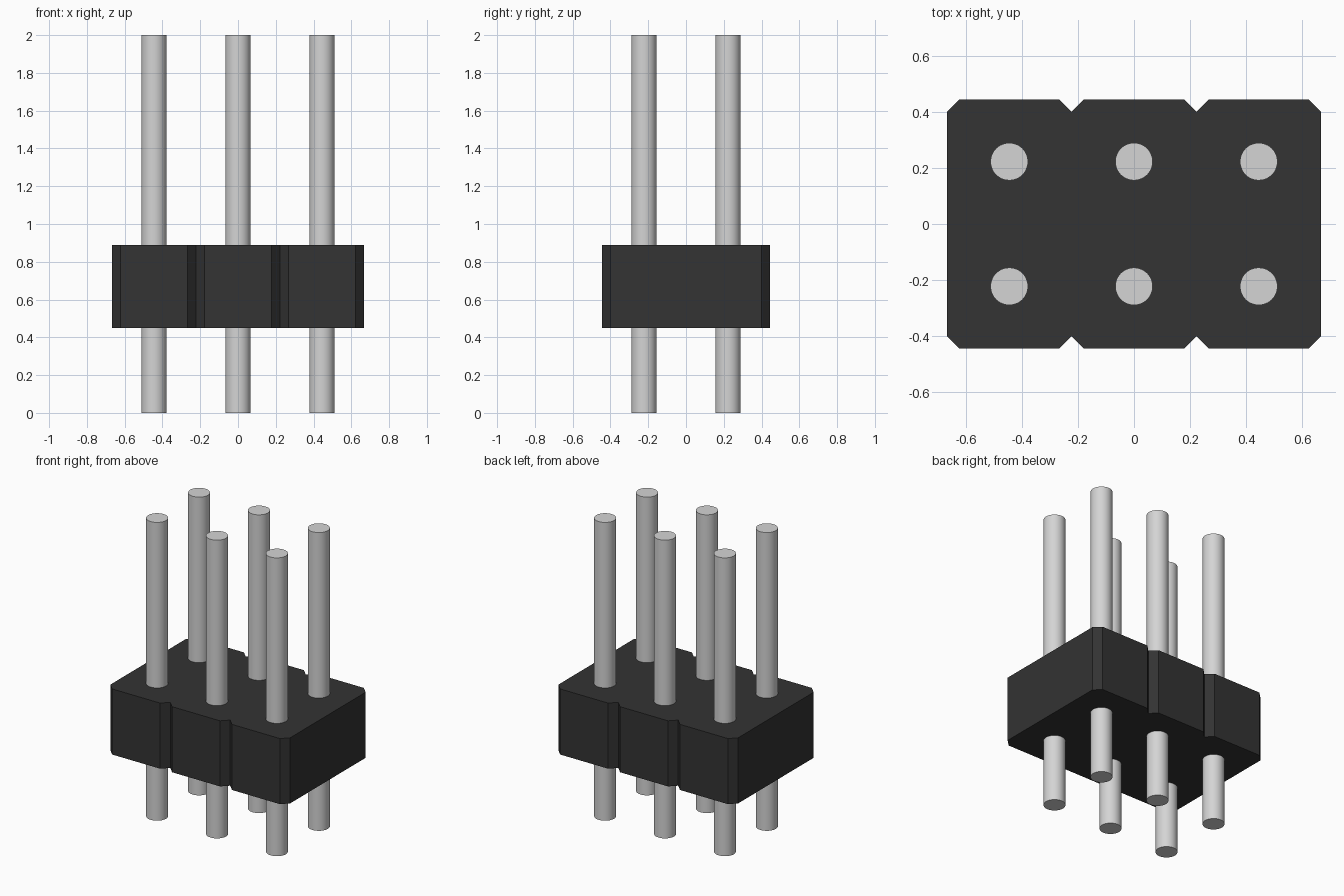
import bpy
import bmesh
import math

cube = bpy.data.objects.get("Cube")
if cube:
    bpy.data.objects.remove(cube, do_unlink=True)

PITCH = 0.4445
CHAMFER = 0.0445
HALF_X, HALF_Y = 1.5 * PITCH, PITCH
BASE_Z, TOP_Z = 0.45, 0.89
PIN_RADIUS, PIN_LENGTH = 0.0667, 2.0


def make_material(name, value):
    mat = bpy.data.materials.new(name)
    mat.use_nodes = True
    color = (value, value, value, 1.0)
    mat.diffuse_color = color
    mat.node_tree.nodes["Principled BSDF"].inputs["Base Color"].default_value = color
    return mat


black_plastic = make_material("black_plastic", 0.033)
silver_metal = make_material("silver_metal", 0.66)

# Housing outline: three chamfered cells along the front, turned half way for the back
front_edge = []
for column in (-1, 0, 1):
    left, right = (column - 0.5) * PITCH, (column + 0.5) * PITCH
    front_edge += [(left, CHAMFER - HALF_Y), (left + CHAMFER, -HALF_Y),
                   (right - CHAMFER, -HALF_Y)]
front_edge.append((HALF_X, CHAMFER - HALF_Y))
outline = front_edge + [(-x, -y) for x, y in front_edge]

# Housing: outline extruded upward
bm = bmesh.new()
base = bm.faces.new([bm.verts.new((x, y, BASE_Z)) for x, y in outline])
extruded = bmesh.ops.extrude_face_region(bm, geom=[base], use_keep_orig=True)
top_verts = [v for v in extruded["geom"] if isinstance(v, bmesh.types.BMVert)]
bmesh.ops.translate(bm, verts=top_verts, vec=(0, 0, TOP_Z - BASE_Z))
bmesh.ops.recalc_face_normals(bm, faces=bm.faces)
mesh = bpy.data.meshes.new("housing")
bm.to_mesh(mesh)
bm.free()
mesh.materials.append(black_plastic)
housing = bpy.data.objects.new("housing", mesh)
bpy.context.collection.objects.link(housing)

# Pins: two rows of three round rods passing through the housing
for row, side in (("front", -1), ("back", 1)):
    for column, place in (("right", -1), ("middle", 0), ("left", 1)):
        bpy.ops.mesh.primitive_cylinder_add(
            vertices=48, radius=PIN_RADIUS, depth=PIN_LENGTH,
            location=(place * PITCH, side * PITCH / 2, PIN_LENGTH / 2))
        pin = bpy.context.object
        pin.name = f"{row}_{column}_pin"
        pin.data.materials.append(silver_metal)
        bpy.ops.object.shade_smooth_by_angle(angle=math.radians(30))
